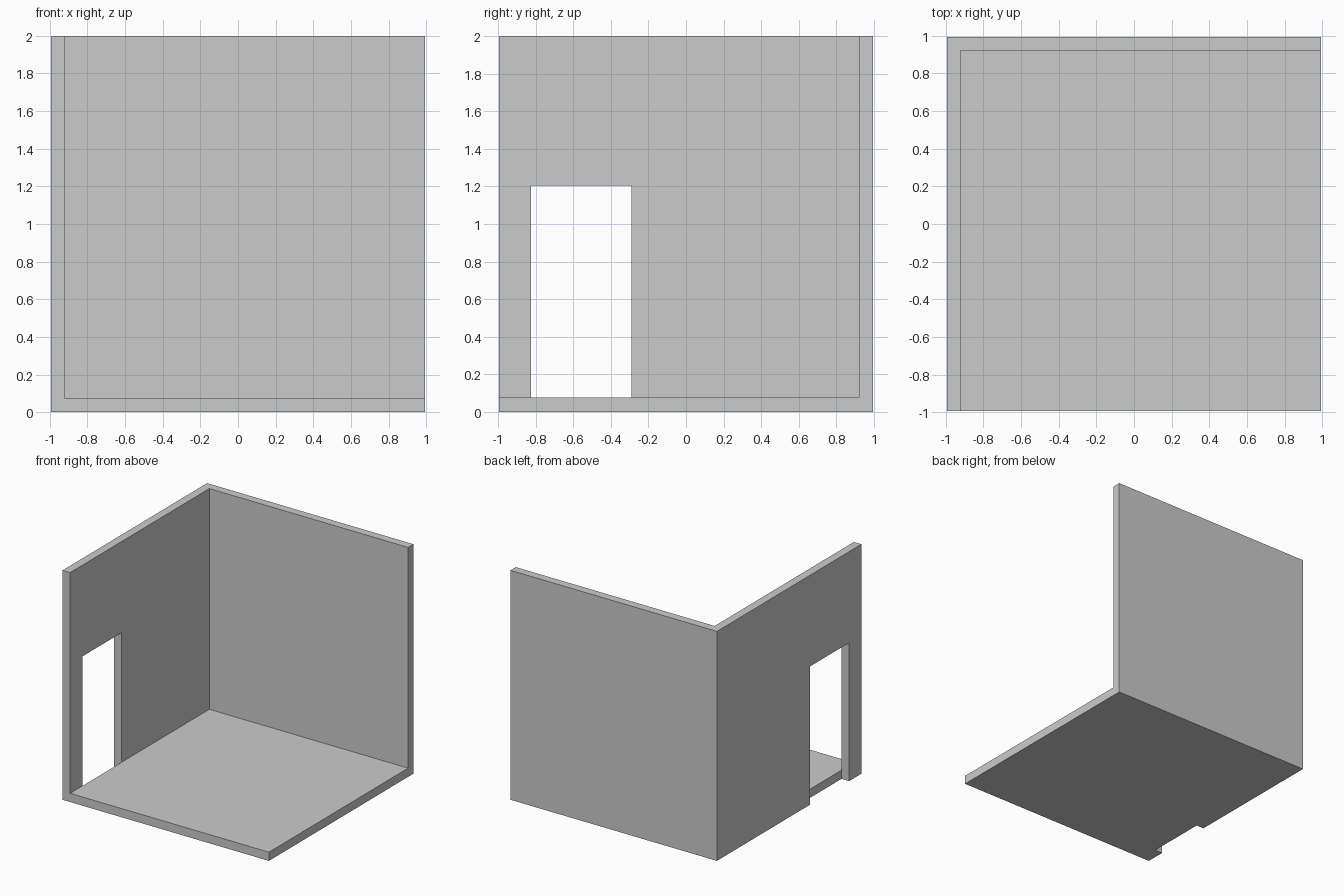
import bpy
import bmesh

if "Cube" in bpy.data.objects:
    bpy.data.objects.remove(bpy.data.objects["Cube"])

HALF = 0.995        # half width and depth of the room
HEIGHT = 2.0
INNER = 0.922       # inner face of both walls
FLOOR = 0.076       # top of the floor slab
DOOR_A, DOOR_B, DOOR_TOP = -0.825, -0.29, 1.205


def prism(name, profile, x0, x1):
    """Extrude a closed (y, z) profile along x."""
    bm = bmesh.new()
    face = bm.faces.new([bm.verts.new((x0, y, z)) for y, z in profile])
    ext = bmesh.ops.extrude_face_region(bm, geom=[face], use_keep_orig=True)
    verts = [g for g in ext["geom"] if isinstance(g, bmesh.types.BMVert)]
    bmesh.ops.translate(bm, vec=(x1 - x0, 0, 0), verts=verts)
    bmesh.ops.recalc_face_normals(bm, faces=bm.faces[:])
    mesh = bpy.data.meshes.new(name)
    bm.to_mesh(mesh)
    bm.free()
    obj = bpy.data.objects.new(name, mesh)
    bpy.context.collection.objects.link(obj)
    return obj


# Left wall: doorway cut right down to the ground
prism("door_wall", [
    (-HALF, 0), (DOOR_A, 0), (DOOR_A, DOOR_TOP), (DOOR_B, DOOR_TOP),
    (DOOR_B, 0), (HALF, 0), (HALF, HEIGHT), (-HALF, HEIGHT),
], -HALF, -INNER)

# Floor slab and back wall: one L-shaped section
prism("floor_and_back_wall", [
    (-HALF, 0), (HALF, 0), (HALF, HEIGHT),
    (INNER, HEIGHT), (INNER, FLOOR), (-HALF, FLOOR),
], -INNER, HALF)
